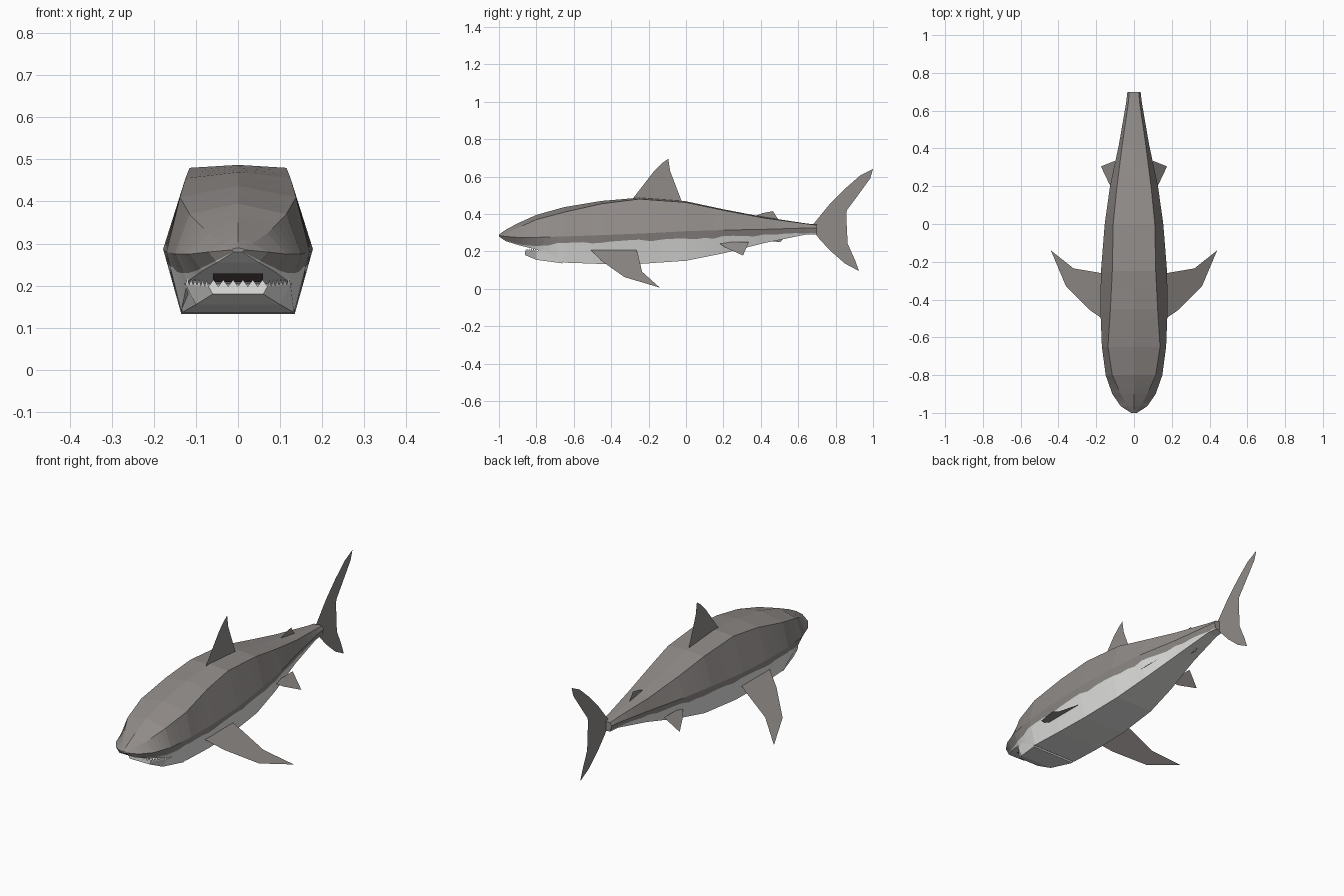
import bpy, bmesh, random
from mathutils import Vector

random.seed(4)
cube = bpy.data.objects.get("Cube")
if cube:
    bpy.data.objects.remove(cube, do_unlink=True)


def material(name, color):
    mat = bpy.data.materials.new(name)
    mat.use_nodes = True
    mat.diffuse_color = (*color, 1)
    bsdf = next(n for n in mat.node_tree.nodes if n.type == "BSDF_PRINCIPLED")
    bsdf.inputs["Base Color"].default_value = (*color, 1)
    return mat


GREY = material("warm grey skin", (0.28, 0.26, 0.25))
WHITE = material("pale belly", (0.78, 0.78, 0.77))
DARK = material("dark mouth", (0.1, 0.08, 0.08))


def finish(name, bm, mats):
    mesh = bpy.data.meshes.new(name)
    bm.to_mesh(mesh)
    bm.free()
    for mat in mats:
        mesh.materials.append(mat)
    obj = bpy.data.objects.new(name, mesh)
    bpy.context.collection.objects.link(obj)
    return obj


def loft(name, rings, mats, rule=lambda k: 0):
    """Skin closed rings of equal length; rule picks the material per strip."""
    bm = bmesh.new()
    loops = [[bm.verts.new(p) for p in ring] for ring in rings]
    n = len(loops[0])
    for a, b in zip(loops, loops[1:]):
        for k in range(n):
            j = (k + 1) % n
            face = bm.faces.new((a[k], a[j], b[j], b[k]))
            face.material_index = rule(k)
    bm.faces.new(loops[0])
    bm.faces.new(loops[-1])
    bmesh.ops.recalc_face_normals(bm, faces=bm.faces)
    return finish(name, bm, mats)


def sheet(name, polygons, mat):
    """Thin flat parts, one face per polygon."""
    bm = bmesh.new()
    for poly in polygons:
        bm.faces.new([bm.verts.new(p) for p in poly])
    bmesh.ops.triangulate(bm, faces=bm.faces)
    return finish(name, bm, [mat])


def mirrored(half):
    """Complete a half ring that starts and ends on the centre line."""
    return half + [(-x, y, z) for x, y, z in reversed(half[1:-1])]


# Body stations: y, crest z, shoulder (x, z), ridge (x, z), belly edge (x, z)
STATIONS = [
    (-1, .29, .01, .288, .015, .285, .01, .28),
    (-.965, .315, .035, .3, .07, .28, .05, .255),
    (-.9, .35, .07, .325, .115, .275, .085, .235),
    (-.8, .395, .115, .37, .15, .275, .12, .21),
    (-.65, .437, .138, .41, .17, .28, .135, .14),
    (-.45, .47, .125, .455, .178, .287, .135, .133),
    (-.25, .487, .115, .48, .175, .295, .13, .133),
    (0, .468, .11, .462, .155, .308, .115, .15),
    (.2, .425, .09, .42, .127, .314, .09, .19),
    (.42, .383, .062, .378, .08, .318, .055, .245),
    (.64, .35, .03, .348, .042, .325, .03, .29),
    (.7, .343, .025, .34, .035, .325, .025, .29),
]


def body_ring(s):
    y, crest, sx, sz, rx, rz, bx, bz = s
    # Ragged border between the grey back and the pale belly
    border = .268 + .042 * y + random.uniform(-.007, .007)
    t = min(max((rz - border) / (rz - bz), .15), .85)
    line = (rx + (bx - rx) * t, y, rz + (bz - rz) * t)
    return mirrored([(0, y, crest), (sx, y, sz), (rx, y, rz), line,
                     (bx, y, bz), (0, y, bz)])


rings = []
STEPS = 4
for a, b in zip(STATIONS, STATIONS[1:]):
    for i in range(STEPS):
        rings.append(body_ring([p + (q - p) * i / STEPS for p, q in zip(a, b)]))
rings.append(body_ring(STATIONS[-1]))
loft("body", rings, [GREY, WHITE], lambda k: 1 if 3 <= k <= 6 else 0)

# Lower jaw: y, rim (x, z), underside (x, z)
JAW = [(-.86, .07, .198, .06, .18), (-.8, .125, .203, .1, .155),
       (-.66, .14, .21, .133, .136)]
loft("lower_jaw", [mirrored([(0, y, tz), (tx, y, tz), (bx, y, bz), (0, y, bz)])
                   for y, tx, tz, bx, bz in JAW], [WHITE])

# Mouth lining on the underside of the snout
sheet("mouth_lining", [[(-.06, -.89, .229), (.06, -.89, .229),
                        (.06, -.81, .209), (-.06, -.81, .209)]], DARK)

# Teeth standing along the jaw rim
rim = [Vector((tx, y, tz)) for y, tx, tz, _, _ in JAW[:2]]
flip = Vector((-1, 1, 1))
path = [rim[1], rim[0], rim[0] * flip, rim[1] * flip]
teeth = []
for a, b in zip(path, path[1:]):
    count = 6
    for i in range(count):
        p, q = a.lerp(b, i / count), a.lerp(b, (i + 1) / count)
        teeth.append([p, q, (p + q) / 2 + Vector((0, 0, .016))])
sheet("teeth", teeth, WHITE)


# Upright fins, outlined as (y, z) on the centre plane
def upright(name, outline):
    sheet(name, [[(0, y, z) for y, z in outline]], GREY)


upright("dorsal_fin", [(-.29, .475), (-.21, .555), (-.17, .63), (-.13, .67),
                       (-.095, .695), (-.085, .63), (-.065, .525), (-.02, .46)])
upright("second_dorsal_fin", [(.36, .385), (.41, .405), (.465, .415),
                              (.48, .385), (.5, .36)])
upright("anal_fin", [(.44, .255), (.505, .25), (.53, .28), (.5, .29)])
upright("tail_fin", [(.68, .345), (.77, .455), (.85, .535), (.93, .605),
                     (1, .64), (.985, .59), (.905, .48), (.86, .42),
                     (.845, .32), (.865, .225), (.905, .15), (.925, .095),
                     (.85, .135), (.77, .205), (.71, .27), (.68, .31)])


# Paired side fins, outlined as (x, y) on a plane sloping down outwards
def paired(name, outline, root_x, root_z, slope):
    for side, sign in (("left", 1), ("right", -1)):
        sheet(f"{side}_{name}", [[(sign * x, y, root_z - slope * (x - root_x))
                                  for x, y in outline]], GREY)


paired("pectoral_fin", [(.155, -.51), (.235, -.455), (.36, -.33), (.44, -.14),
                        (.32, -.235), (.2, -.255), (.155, -.265)], .16, .205, .71)
paired("pelvic_fin", [(.1, .17), (.13, .21), (.175, .305), (.1, .335)],
       .115, .235, .95)
